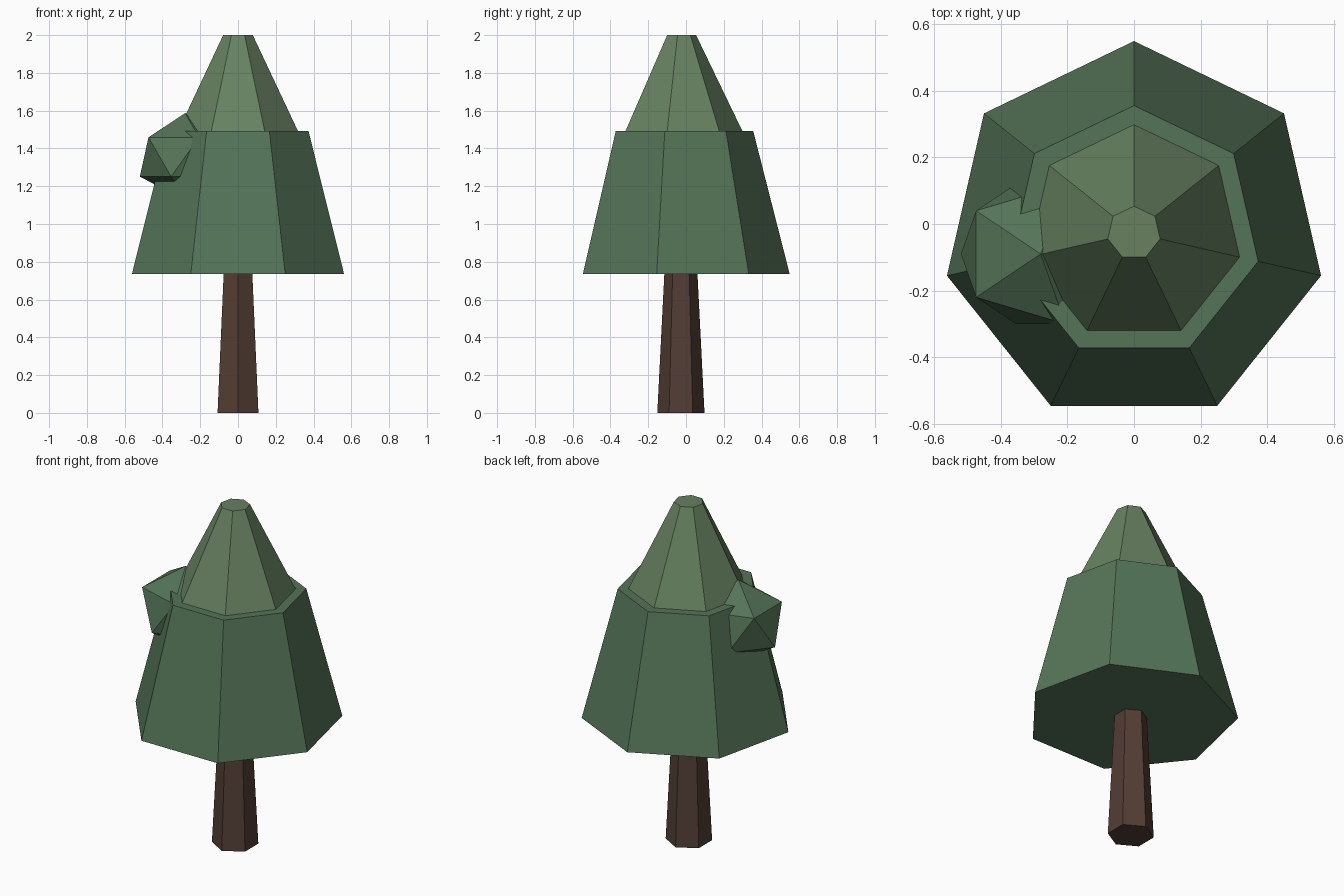
import bpy

if "Cube" in bpy.data.objects:
    bpy.data.objects.remove(bpy.data.objects["Cube"])

CY = -0.027  # the tree axis sits slightly in front of the origin


def material(name, rgb):
    m = bpy.data.materials.new(name)
    m.diffuse_color = (*rgb, 1.0)
    m.use_nodes = True
    m.node_tree.nodes["Principled BSDF"].inputs["Base Color"].default_value = m.diffuse_color
    return m


def tapered(name, sides, r_bottom, r_top, z0, z1, mat):
    bpy.ops.mesh.primitive_cone_add(vertices=sides, radius1=r_bottom, radius2=r_top,
                                    depth=z1 - z0, location=(0, CY, (z0 + z1) / 2))
    ob = bpy.context.object
    ob.name = name
    ob.data.materials.append(mat)
    return ob


bark = material("bark", (0.085, 0.048, 0.035))
green = material("dark_foliage", (0.09, 0.175, 0.097))
light_green = material("light_foliage", (0.135, 0.22, 0.118))

# Six-sided trunk, ending just inside the foliage
tapered("trunk", 6, 0.125, 0.0865, 0.0, 0.76, bark)

# Two seven-sided foliage tiers
tapered("lower_foliage", 7, 0.576, 0.3825, 0.735, 1.493, green)
tapered("upper_foliage", 7, 0.329, 0.0805, 1.485, 2.0, light_green)

# Faceted leaf clump on the left side
bpy.ops.mesh.primitive_ico_sphere_add(subdivisions=1, radius=1, location=(-0.28, -0.09, 1.355))
clump = bpy.context.object
clump.name = "leaf_clump"
clump.scale = (0.268, 0.247, 0.232)
clump.data.materials.append(green)
